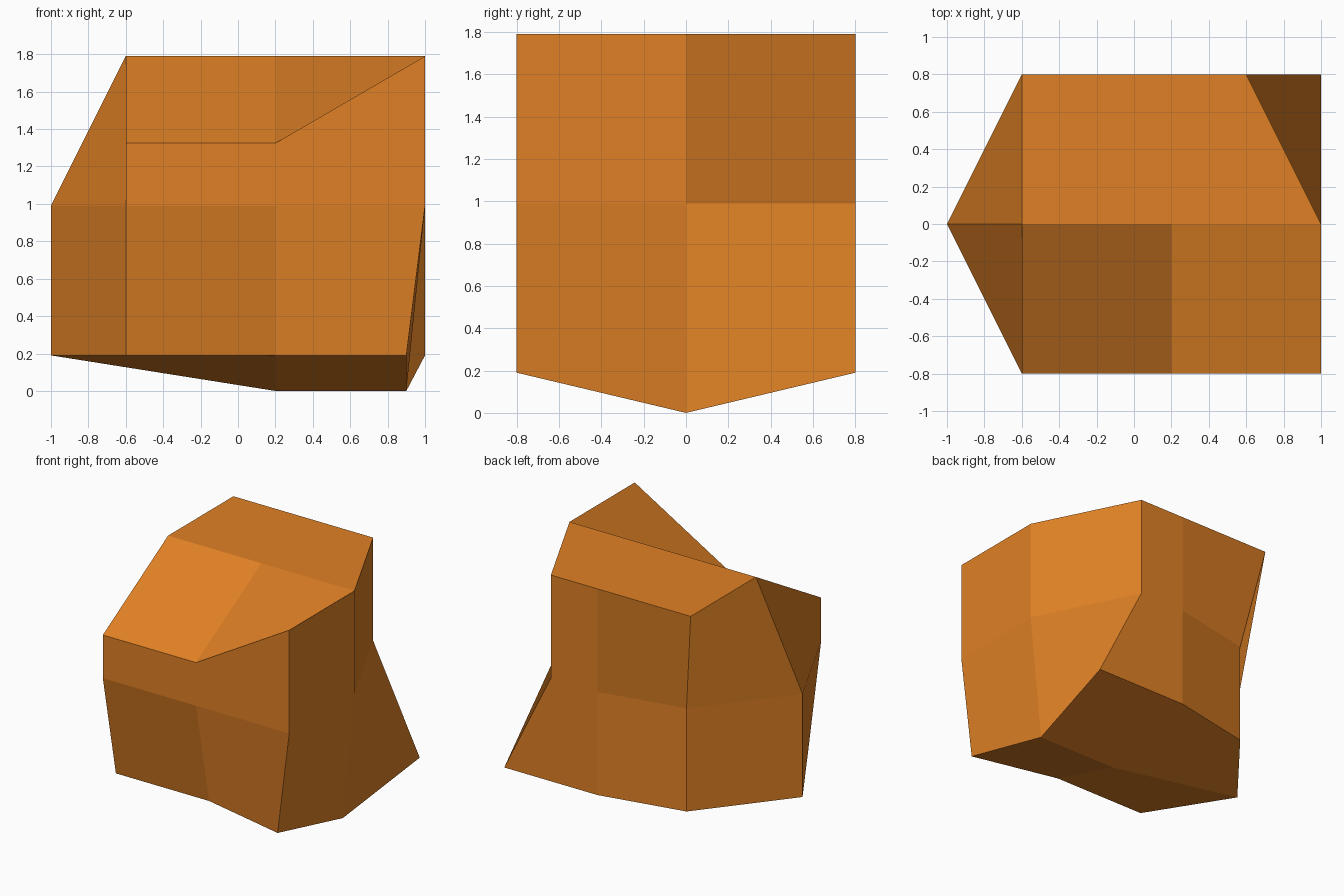
import bpy, bmesh
from mathutils import Vector

if "Cube" in bpy.data.objects:
    bpy.data.objects.remove(bpy.data.objects["Cube"])

# One flat colour
orange = bpy.data.materials.new("orange clay")
orange.diffuse_color = (0.745, 0.220, 0.0185, 1)
orange.use_nodes = True
orange.node_tree.nodes["Principled BSDF"].inputs["Base Color"].default_value = orange.diffuse_color

# Block: a cube cut once along each axis, giving a 3 x 3 x 3 lattice
bm = bmesh.new()
bmesh.ops.create_cube(bm, size=1.6)
bmesh.ops.subdivide_edges(bm, edges=bm.edges[:], cuts=1, use_grid_fill=True)

# Lattice position (left/right, front/back, down/up) -> offset that chips the rock
chips = {
    (-1, -1, 1): (0, 0, -0.465),      # sloping front top
    (0, -1, 1): (0, 0, -0.465),
    (1, 1, 1): (-0.4, 0, 0),          # cut back right corner
    (1, 1, 0): (-0.4, 0, 0),
    (-1, 0, 0): (-0.4, 0, 0),         # pointed left side
    (-1, 0, -1): (-0.4, 0, 0),
    (-1, 1, 0): (0.13, -0.135, 0),    # tucked back left corner
    (-1, 1, -1): (0.13, -0.135, 0),
    (-1, -1, -1): (0, 0.16, 0),       # undercut front
    (0, -1, -1): (0, 0.16, 0),
    (1, -1, -1): (-0.1, 0, 0),        # right foot
    (1, 0, -1): (-0.1, 0, -0.19),     # keel below
    (0, 0, -1): (0, 0, -0.19),
}
for v in bm.verts:
    key = tuple(round(c / 0.8) for c in v.co)
    v.co += Vector((0.2, 0, 0.99)) + Vector(chips.get(key, (0, 0, 0)))
bmesh.ops.recalc_face_normals(bm, faces=bm.faces[:])

# Rock object, flat shaded
mesh = bpy.data.meshes.new("rock")
bm.to_mesh(mesh)
bm.free()
mesh.materials.append(orange)
rock = bpy.data.objects.new("rock", mesh)
bpy.context.collection.objects.link(rock)
